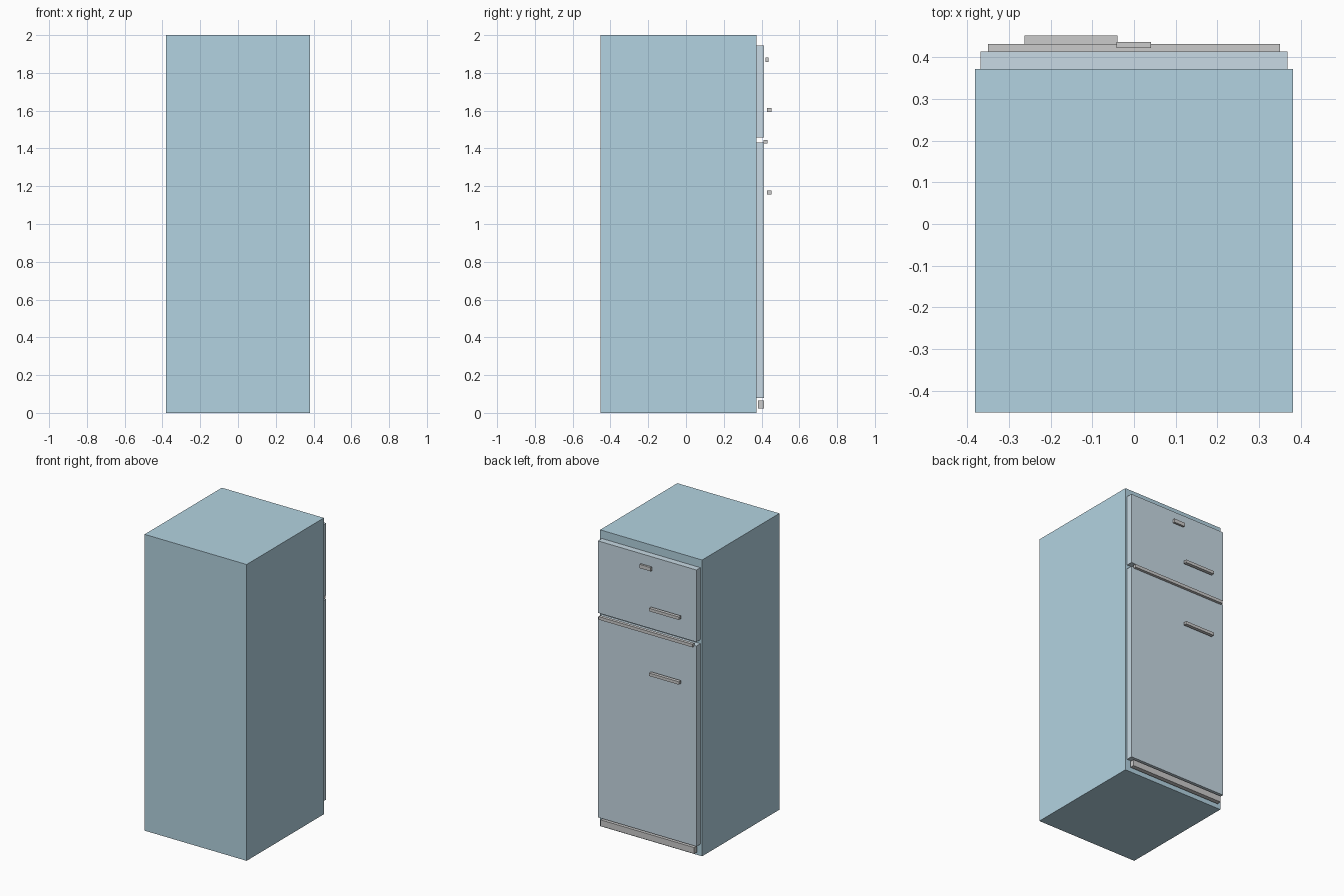
import bpy

if "Cube" in bpy.data.objects:
    bpy.data.objects.remove(bpy.data.objects["Cube"])


def material(name, color):
    m = bpy.data.materials.new(name)
    m.diffuse_color = (*color, 1)
    m.use_nodes = True
    m.node_tree.nodes["Principled BSDF"].inputs["Base Color"].default_value = m.diffuse_color
    return m


def box(name, x, y, z, mat=None):
    """Box from (min, max) ranges on each axis."""
    ranges = (x, y, z)
    bpy.ops.mesh.primitive_cube_add(size=1, location=[(a + b) / 2 for a, b in ranges])
    ob = bpy.context.object
    ob.name = name
    ob.scale = [b - a for a, b in ranges]
    bpy.ops.object.transform_apply(location=False, rotation=False, scale=True)
    if mat:
        ob.data.materials.append(mat)
    return ob


body_mat = material("cabinet_blue", (0.45, 0.65, 0.75))
door_mat = material("door_grey_blue", (0.58, 0.70, 0.78))

# Cabinet
box("cabinet", (-0.381, 0.381), (-0.452, 0.372), (0, 2), body_mat)

# Freezer and fridge doors, each with a horizontal bar handle
for name, z, handle_z in (("freezer", (1.459, 1.945), 1.604),
                          ("fridge", (0.079, 1.432), 1.167)):
    box(name + "_door", (-0.368, 0.368), (0.372, 0.414), z, door_mat)
    box(name + "_handle", (-0.263, -0.040), (0.430, 0.452),
        (handle_z - 0.010, handle_z + 0.010))

# Trim strip between the doors
box("door_trim", (-0.35, 0.35), (0.411, 0.432), (1.425, 1.446))

# Small plate at the top of the freezer door
box("front_plate", (-0.042, 0.041), (0.422, 0.436), (1.857, 1.882))

# Kick plate under the fridge door
box("kick_plate", (-0.35, 0.35), (0.382, 0.412), (0.024, 0.066))
